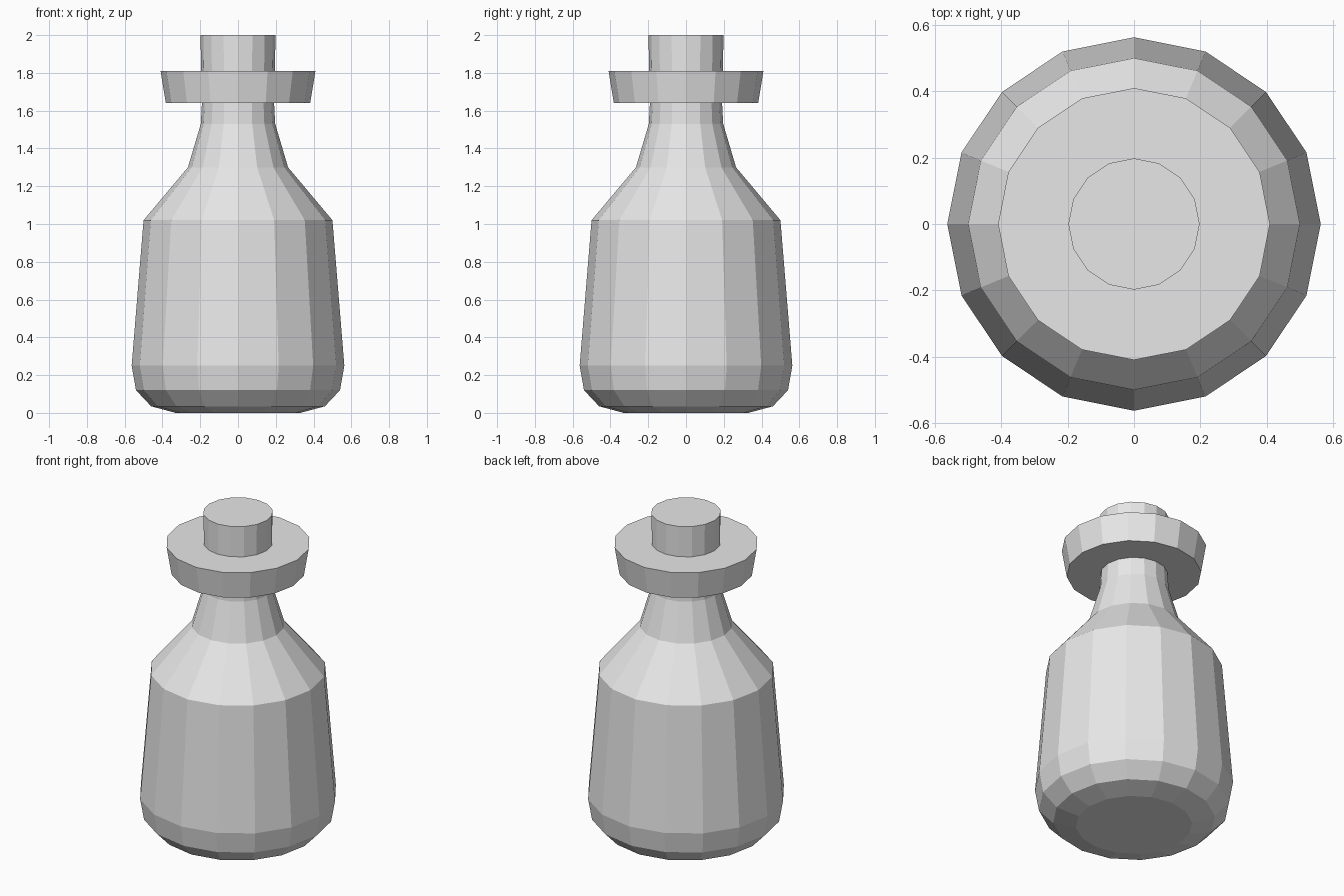
import bpy
import bmesh
from math import cos, sin, tau

SIDES = 16

if "Cube" in bpy.data.objects:
    bpy.data.objects.remove(bpy.data.objects["Cube"], do_unlink=True)

# One plain grey for the whole bottle
grey = bpy.data.materials.new("light_grey")
grey.use_nodes = True
colour = (0.8, 0.8, 0.8, 1)
grey.diffuse_color = colour
grey.node_tree.nodes["Principled BSDF"].inputs["Base Color"].default_value = colour


def lathe(name, profile):
    """Closed, flat-shaded turned part from (radius, height) pairs."""
    bm = bmesh.new()
    rings = []
    for radius, z in profile:
        rings.append([bm.verts.new((radius * cos(tau * i / SIDES),
                                    radius * sin(tau * i / SIDES), z))
                      for i in range(SIDES)])
    for low, high in zip(rings, rings[1:]):
        for i in range(SIDES):
            j = (i + 1) % SIDES
            bm.faces.new((low[i], low[j], high[j], high[i]))
    bm.faces.new(rings[0][::-1])
    bm.faces.new(rings[-1])
    mesh = bpy.data.meshes.new(name)
    bm.to_mesh(mesh)
    bm.free()
    mesh.materials.append(grey)
    obj = bpy.data.objects.new(name, mesh)
    bpy.context.collection.objects.link(obj)
    return obj


# Rounded base, tapering body, shoulder and neck
lathe("bottle_body", [(0.33, 0), (0.46, 0.035), (0.54, 0.12), (0.563, 0.25),
                      (0.5, 1.02), (0.265, 1.3), (0.197, 1.53), (0.19, 1.66)])

# Flared lip around the mouth
lathe("bottle_lip", [(0.382, 1.64), (0.41, 1.81)])

# Stopper standing out of the mouth
lathe("stopper", [(0.195, 1.7), (0.198, 2)])
